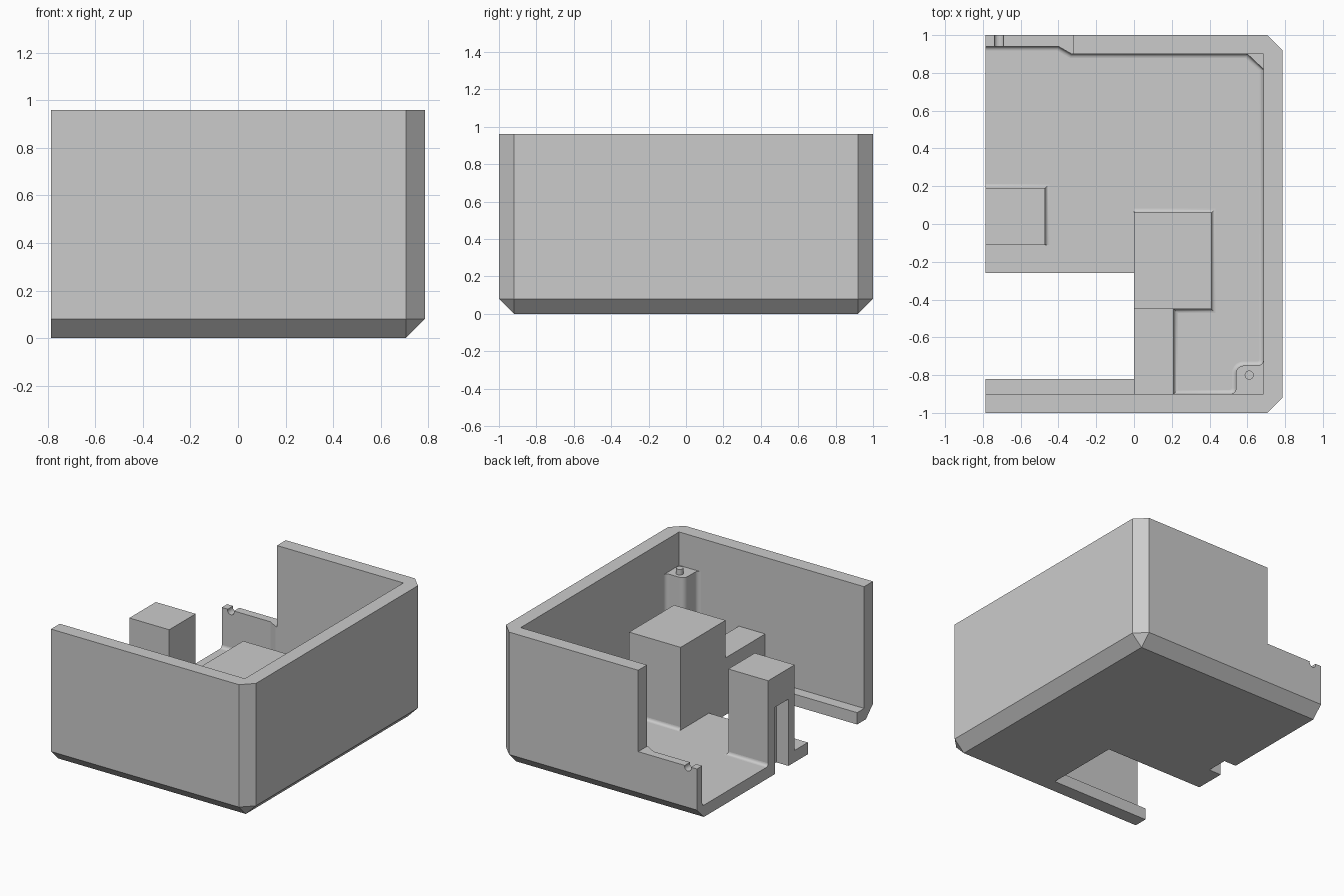
import bpy, bmesh
from math import cos, sin, radians, pi
from mathutils import Vector

old = bpy.data.objects.get("Cube")
if old:
    bpy.data.objects.remove(old, do_unlink=True)

grey = bpy.data.materials.new("light grey plastic")
grey.use_nodes = True
grey.diffuse_color = (0.6, 0.6, 0.6, 1)
grey.node_tree.nodes["Principled BSDF"].inputs["Base Color"].default_value = (0.6, 0.6, 0.6, 1)

X = 0.787        # half width
FLOOR = 0.085    # inside floor level
LOW = 0.375      # lowered rim level
POST = 0.72      # corner post height


def finish(name, bm):
    bmesh.ops.recalc_face_normals(bm, faces=bm.faces)
    me = bpy.data.meshes.new(name)
    bm.to_mesh(me)
    bm.free()
    me.materials.append(grey)
    ob = bpy.data.objects.new(name, me)
    bpy.context.collection.objects.link(ob)
    return ob


def activate(ob):
    bpy.ops.object.select_all(action='DESELECT')
    ob.select_set(True)
    bpy.context.view_layer.objects.active = ob


def smooth(ob):
    activate(ob)
    bpy.ops.object.shade_smooth_by_angle(angle=radians(30))


def prism(name, pts, z0, z1):
    bm = bmesh.new()
    face = bm.faces.new([bm.verts.new((x, y, z0)) for x, y in pts])
    ext = bmesh.ops.extrude_face_region(bm, geom=[face])
    top = [v for v in ext["geom"] if isinstance(v, bmesh.types.BMVert)]
    bmesh.ops.translate(bm, verts=top, vec=(0, 0, z1 - z0))
    return finish(name, bm)


def box(name, x0, x1, y0, y1, z0, z1):
    return prism(name, [(x0, y0), (x1, y0), (x1, y1), (x0, y1)], z0, z1)


def rod(name, r, h, loc, along_y=False):
    bm = bmesh.new()
    bmesh.ops.create_cone(bm, cap_ends=True, segments=24, radius1=r, radius2=r, depth=h)
    ob = finish(name, bm)
    ob.location = loc
    if along_y:
        ob.rotation_euler.x = pi / 2
    return ob


def cut(ob, *cutters):
    for c in cutters:
        c.hide_render = True
        mod = ob.modifiers.new("cut", 'BOOLEAN')
        mod.operation = 'DIFFERENCE'
        mod.solver = 'EXACT'
        mod.object = c
        activate(ob)
        bpy.ops.object.modifier_apply(modifier=mod.name)


def arc(cx, cy, r, a0, a1, n=5):
    angles = [radians(a0 + (a1 - a0) * i / n) for i in range(n + 1)]
    return [(cx + r * cos(a), cy + r * sin(a)) for a in angles]


def fillet(name, path, r=0.022, n=5):
    # Concave strip along a path; the open floor lies to the left of the path
    pts = [Vector(p) for p in path]
    dirs = [(b - a).normalized() for a, b in zip(pts, pts[1:])]
    norms = [Vector((-d.y, d.x)) for d in dirs]
    profile = [(-0.004, -0.004)] + [(r - r * cos(a), r - r * sin(a))
                                    for a in [pi / 2 * i / n for i in range(n + 1)]]
    bm = bmesh.new()
    rings = []
    for i, p in enumerate(pts):
        a, b = norms[max(i - 1, 0)], norms[min(i, len(norms) - 1)]
        mitre = (a + b) / (1 + a.dot(b))
        rings.append([bm.verts.new((*(p + mitre * u), FLOOR + w)) for u, w in profile])
    for r0, r1 in zip(rings, rings[1:]):
        for j in range(len(profile)):
            k = (j + 1) % len(profile)
            bm.faces.new((r0[j], r0[k], r1[k], r1[j]))
    bm.faces.new(rings[0])
    bm.faces.new(rings[-1])
    smooth(finish(name, bm))


# Outer shell with chamfered corners and bottom edges, flat on the open side
shell = box("shell", -X, X, -1, 1, 0, 0.96)
bm = bmesh.new()
bm.from_mesh(shell.data)
edges = []
for e in bm.edges:
    mid = (e.verts[0].co + e.verts[1].co) / 2
    upright = abs(e.verts[0].co.z - e.verts[1].co.z) > 0.5
    if (upright and mid.x > 0) or (not upright and mid.z < 0.1 and mid.x > -0.5):
        edges.append(e)
bmesh.ops.bevel(bm, geom=edges, offset=0.08, segments=1, profile=0.5, affect='EDGES')
# Trim any bevel spill past the open side
bmesh.ops.recalc_face_normals(bm, faces=bm.faces)
bm.to_mesh(shell.data)
bm.free()

# Cavity, lowered rim, floor opening and cable groove
cavity = prism("cavity_cutter", [(-1, 0.94), (-0.4, 0.94), (-0.33, 0.9), (0.685, 0.9),
                                 (0.685, -0.9), (-1, -0.9)], FLOOR, 2)
rim = box("rim_cutter", -1, -0.32, 0.5, 1.2, LOW, 2)
opening = box("opening_cutter", -1, 0, -0.82, -0.26, -0.2, 0.8)
groove = rod("groove_cutter", 0.026, 0.4, (-0.715, 1, LOW - 0.008), along_y=True)
slot = box("slot_cutter", -1, -0.69, -0.04, 0.115, -0.2, 0.48)
bpy.context.view_layer.update()
cut(shell, cavity, rim, opening, groove, slot)

# Blocks standing on the floor
side_block = box("side_block", -X, -0.47, -0.11, 0.19, 0.04, 0.7)
cut(side_block, slot)
box("tall_block", 0, 0.41, -0.45, 0.06, 0.04, 0.68)
box("low_block", 0, 0.21, -0.92, -0.44, 0.04, 0.41)

# Corner post with rounded outline and locating pin
post_line = (arc(0.51, -0.87, 0.03, -90, 0) + arc(0.58, -0.79, 0.04, 180, 90)
             + arc(0.655, -0.72, 0.03, -90, 0))
smooth(prism("corner_post", post_line + [(0.70, -0.72), (0.70, -0.91), (0.51, -0.91)], 0.04, POST))
smooth(rod("locating_pin", 0.024, 0.08, (0.61, -0.8, POST)))

# Corner gusset at the back
prism("corner_gusset", [(0.6, 0.9), (0.685, 0.82), (0.7, 0.82), (0.7, 0.91), (0.6, 0.91)], 0.04, POST)

# Rounded transitions between floor and uprights
fillet("floor_fillet", [(0, 0.06), (0.41, 0.06), (0.41, -0.45), (0.21, -0.45), (0.21, -0.9)]
       + post_line + [(0.685, 0.82), (0.6, 0.9), (-0.33, 0.9), (-0.4, 0.94), (-X, 0.94)])
fillet("side_block_fillet", [(-X, 0.19), (-0.47, 0.19), (-0.47, -0.11)])

# Remove the cutters once applied
for c in (cavity, rim, opening, groove, slot):
    bpy.data.objects.remove(c, do_unlink=True)
